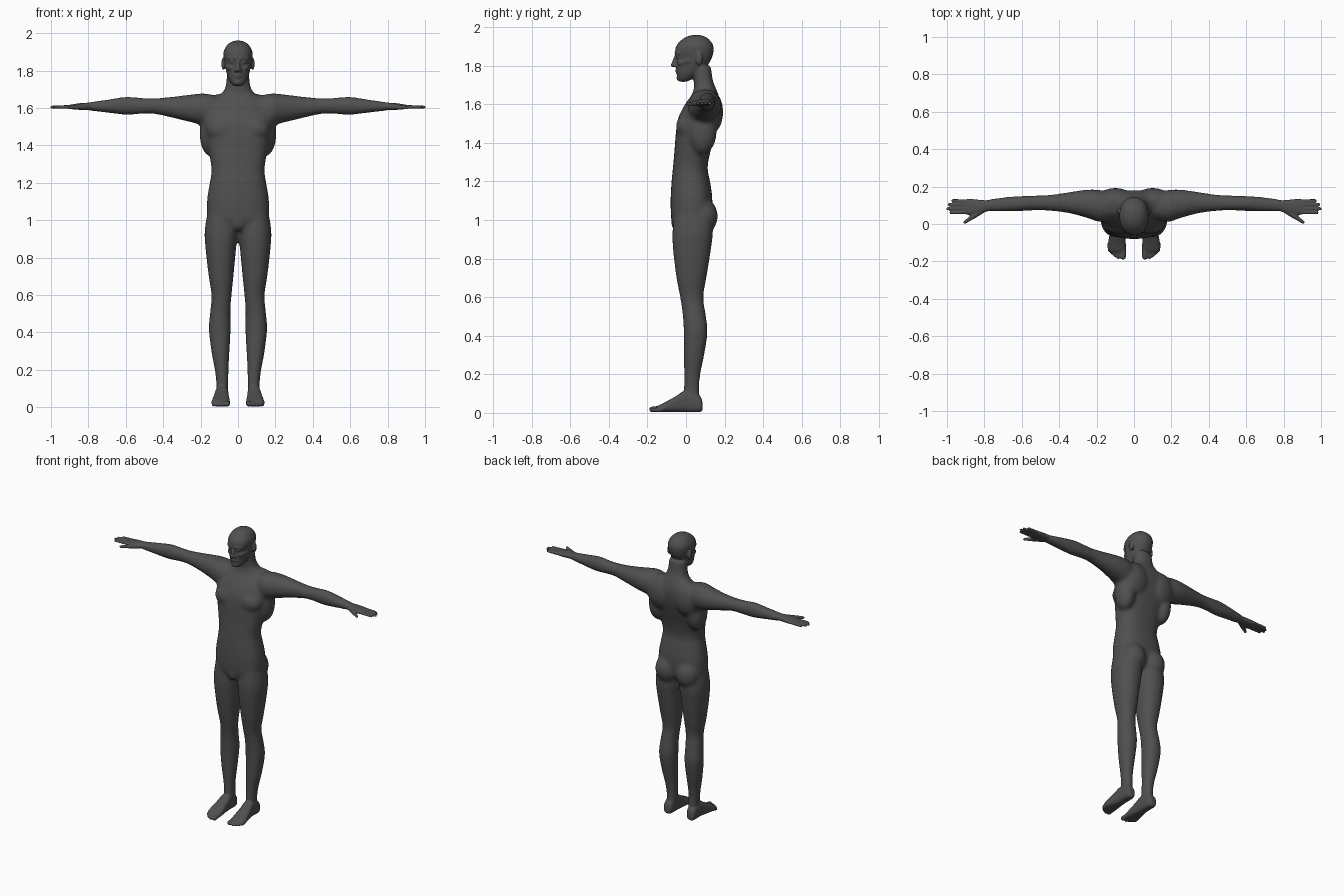
import bpy, bmesh, math
from mathutils import Vector

cube = bpy.data.objects.get("Cube")
if cube:
    bpy.data.objects.remove(cube)

skin = bpy.data.materials.new("dark_grey")
skin.use_nodes = True
GREY = (0.08, 0.08, 0.08, 1)
skin.diffuse_color = GREY
skin.node_tree.nodes["Principled BSDF"].inputs["Base Color"].default_value = GREY


def finish(name, bm, mirrored):
    """Turn a bmesh into an object, with a mirror for paired parts."""
    bmesh.ops.recalc_face_normals(bm, faces=bm.faces)
    mesh = bpy.data.meshes.new(name)
    bm.to_mesh(mesh)
    bm.free()
    mesh.materials.append(skin)
    obj = bpy.data.objects.new(name, mesh)
    bpy.context.collection.objects.link(obj)
    if mirrored:
        obj.modifiers.new("mirror", 'MIRROR').use_mirror_merge = False
    return obj


def spline(p0, p1, p2, p3, t):
    return tuple(0.5 * (2 * b + (c - a) * t + (2 * a - 5 * b + 4 * c - d) * t * t
                        + (3 * b - a - 3 * c + d) * t ** 3)
                 for a, b, c, d in zip(p0, p1, p2, p3))


def loft(name, axis, sections, power=2.0, mirrored=False, steps=5, sides=32):
    """Skin rounded sections (position, low/high of one side, low/high of the other)."""
    s = [sections[0]] + list(sections) + [sections[-1]]
    rows = [spline(*s[i:i + 4], k / steps) for i in range(len(s) - 3) for k in range(steps)]
    rows.append(sections[-1])
    bm = bmesh.new()
    rings = []
    for pos, a0, a1, b0, b1 in rows:
        ring = []
        for k in range(sides):
            ang = math.tau * k / sides
            u, v = (math.copysign(abs(f) ** (2 / power), f) for f in (math.cos(ang), math.sin(ang)))
            co = [(a0 + a1) / 2 + u * (a1 - a0) / 2, (b0 + b1) / 2 + v * (b1 - b0) / 2]
            co.insert("xyz".index(axis), pos)
            ring.append(bm.verts.new(co))
        rings.append(ring)
    for r, q in zip(rings, rings[1:]):
        for k in range(sides):
            n = (k + 1) % sides
            bm.faces.new((r[k], r[n], q[n], q[k]))
    bm.faces.new(rings[0])
    bm.faces.new(rings[-1])
    return finish(name, bm, mirrored)


def blob(name, centre, radii, mirrored=True):
    bm = bmesh.new()
    bmesh.ops.create_icosphere(bm, subdivisions=4, radius=1)
    for v in bm.verts:
        v.co = Vector(centre) + Vector(c * r for c, r in zip(v.co, radii))
    return finish(name, bm, mirrored)


def capsule(name, p, q, r0, r1, mirrored=True):
    """Tapered rounded rod between two points."""
    bm = bmesh.new()
    for end, r in ((p, r0), (q, r1)):
        for v in bmesh.ops.create_icosphere(bm, subdivisions=3, radius=r)["verts"]:
            v.co += Vector(end)
    hull = bmesh.ops.convex_hull(bm, input=bm.verts)
    bmesh.ops.delete(bm, geom=list(set(hull["geom_interior"] + hull["geom_unused"])), context='VERTS')
    return finish(name, bm, mirrored)


def fuse(name, parts, voxel, rounds):
    """Merge parts into one continuous smooth skin."""
    bpy.ops.object.select_all(action='DESELECT')
    for p in parts:
        p.select_set(True)
    bpy.context.view_layer.objects.active = parts[0]
    bpy.ops.object.convert(target='MESH')
    bpy.ops.object.join()
    obj = bpy.context.view_layer.objects.active
    obj.name = obj.data.name = name
    remesh = obj.modifiers.new("skin", 'REMESH')
    remesh.mode = 'VOXEL'
    remesh.voxel_size = voxel
    remesh.use_smooth_shade = True
    relax = obj.modifiers.new("relax", 'SMOOTH')
    relax.factor = 0.5
    relax.iterations = rounds
    bpy.ops.object.convert(target='MESH')
    return bpy.context.view_layer.objects.active


def centred(rows):
    return [(z, -w, w, f, b) for z, w, f, b in rows]


# Trunk and neck: height, half width, front, back
trunk = loft("trunk", "z", centred([
    (.95, .07, -.05, .07), (1, .155, -.075, .125), (1.1, .166, -.08, .137),
    (1.2, .151, -.075, .125), (1.27, .142, -.068, .112), (1.36, .156, -.06, .128),
    (1.45, .174, -.053, .155), (1.53, .188, -.04, .175), (1.6, .17, -.005, .18),
    (1.65, .12, .03, .168), (1.69, .078, .042, .152), (1.73, .064, .038, .138),
    (1.8, .06, .03, .13)]), power=2.4)

# Legs: height, inner, outer, front, back
leg = loft("leg", "z", [
    (1.08, .03, .155, -.055, .11), (.95, .002, .178, -.07, .138), (.85, .01, .174, -.068, .13),
    (.7, .024, .157, -.05, .106), (.6, .034, .142, -.031, .09), (.52, .04, .148, -.019, .101),
    (.42, .039, .156, -.012, .112), (.3, .045, .143, -.012, .095), (.2, .05, .125, -.01, .075),
    (.12, .051, .116, -.012, .07), (.03, .052, .118, -.015, .078)], power=2.2, mirrored=True)

# Arms: reach, front, back, bottom, top
arm = loft("arm", "x", [
    (.06, .04, .15, 1.5, 1.65), (.17, .01, .18, 1.505, 1.677), (.25, .032, .184, 1.523, 1.672),
    (.35, .058, .17, 1.547, 1.66), (.45, .07, .156, 1.568, 1.652), (.52, .073, .153, 1.567, 1.655),
    (.6, .069, .15, 1.563, 1.66), (.7, .066, .143, 1.574, 1.645), (.82, .066, .126, 1.588, 1.628)],
    power=2.1, mirrored=True)

# Broad muscle masses
masses = [
    blob("chest_muscle", (.085, .005, 1.485), (.085, .058, .065)),
    blob("shoulder_blade", (.1, .125, 1.56), (.1, .068, .115)),
    blob("side_muscle", (.145, .085, 1.46), (.06, .075, .12)),
    blob("buttock", (.078, .085, 1.02), (.08, .08, .095)),
    blob("pelvis_front", (0, -.045, .99), (.04, .034, .05), False),
]
body = fuse("body_core", [trunk, leg, arm] + masses, .009, 16)

# Head: height, half width, front, back
details = [loft("head", "z", centred([
    (1.717, .018, -.03, .0), (1.73, .036, -.041, .03), (1.76, .053, -.046, .07),
    (1.8, .064, -.05, .11), (1.84, .072, -.05, .134), (1.88, .078, -.056, .143),
    (1.91, .074, -.046, .139), (1.94, .055, -.016, .116), (1.955, .031, .016, .088),
    (1.961, .006, .048, .06)]), power=2.2)]

# Face
details += [
    capsule("nose", (0, -.05, 1.855), (0, -.067, 1.804), .008, .012, False),
    blob("nostril", (.011, -.056, 1.8), (.009, .012, .008)),
    capsule("brow", (.014, -.05, 1.866), (.045, -.033, 1.866), .011, .012),
    capsule("cheekbone", (.04, -.03, 1.815), (.062, .01, 1.825), .015, .012),
    blob("eye", (.03, -.04, 1.846), (.015, .012, .01)),
    capsule("upper_lip", (0, -.049, 1.776), (.02, -.041, 1.773), .008, .004),
    capsule("lower_lip", (0, -.047, 1.764), (.018, -.039, 1.768), .008, .004),
    blob("chin", (0, -.03, 1.737), (.024, .02, .018), False),
    blob("ear", (.078, .068, 1.836), (.011, .019, .034)),
]

# Feet: depth, inner, outer, bottom, top
details.append(loft("foot", "y", [
    (.086, .07, .105, .015, .05), (.07, .057, .118, .004, .09), (.0, .051, .122, .004, .115),
    (-.05, .048, .13, .004, .088), (-.1, .044, .138, .004, .06), (-.14, .044, .136, .004, .04),
    (-.152, .05, .125, .008, .03)], power=2.8, mirrored=True))
for i, (x, tip, r) in enumerate([(.058, .183, .015), (.083, .18, .0105), (.101, .17, .01),
                                 (.117, .157, .01), (.13, .142, .01)]):
    details.append(capsule(f"toe_{i}", (x, -.11, .026), (x, r - tip - .008, r + .003), .014, r))

# Hands: reach, front, back, bottom, top
details.append(loft("palm", "x", [
    (.78, .068, .126, 1.59, 1.628), (.83, .057, .13, 1.59, 1.627), (.87, .049, .134, 1.591, 1.622),
    (.9, .05, .133, 1.596, 1.617)], power=2.5, mirrored=True))
for i, (y, tip) in enumerate([(.06, .985), (.082, 1.002), (.104, .995), (.125, .975)]):
    details.append(capsule(f"finger_{i}", (.88, .091 + (y - .091) * .9, 1.607),
                           (tip - .006, y, 1.604), .011, .0085))
details.append(capsule("thumb_base", (.81, .075, 1.606), (.86, .04, 1.604), .017, .014))
details.append(capsule("thumb", (.86, .04, 1.604), (.905, .009, 1.602), .013, .009))

body = fuse("body", [body] + details, .0055, 4)
body.data.materials.clear()
body.data.materials.append(skin)
